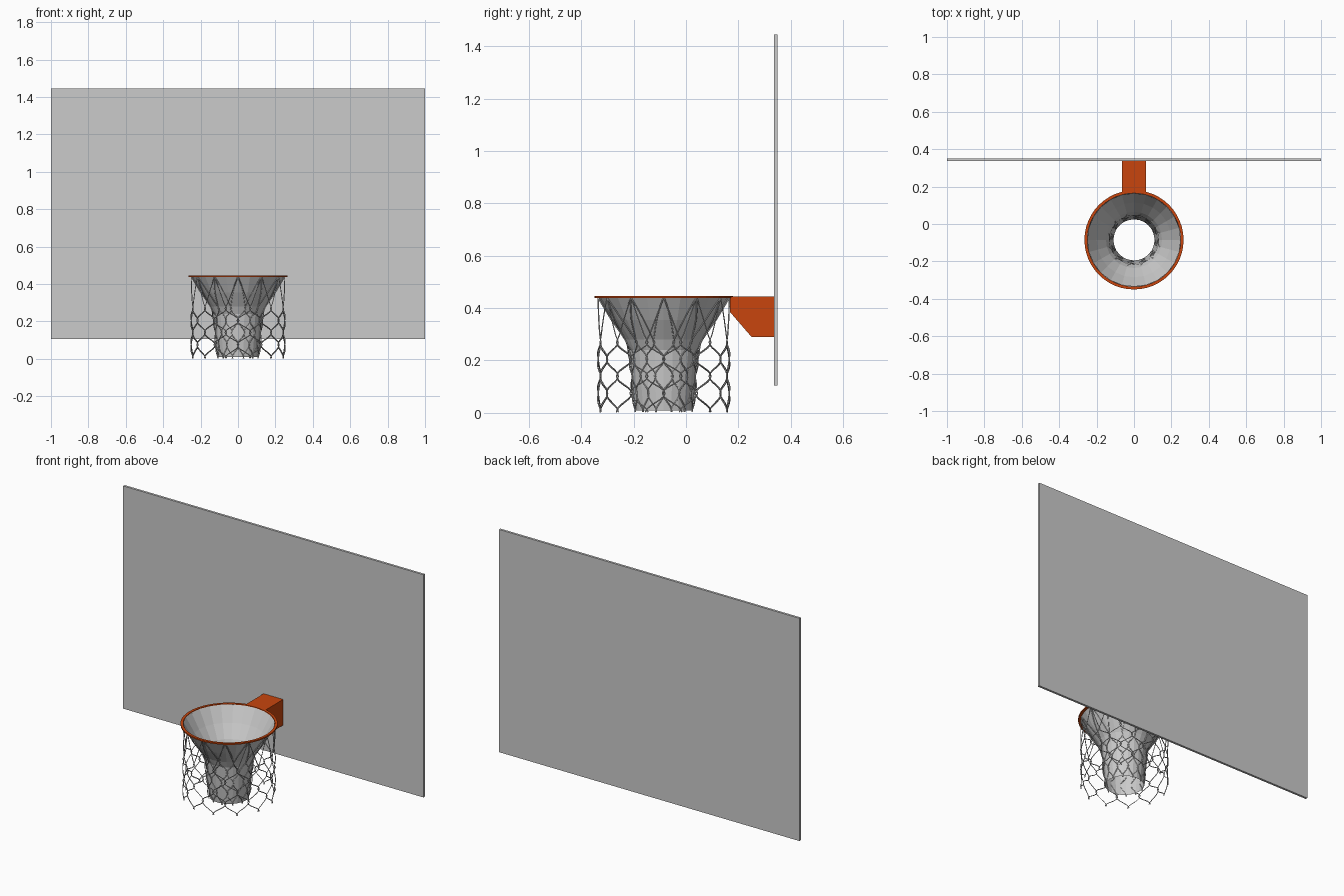
import bpy, bmesh, math

if "Cube" in bpy.data.objects:
    bpy.data.objects.remove(bpy.data.objects["Cube"])

CY = -0.085      # hoop centre in y
TOP = 0.442      # height where the net hangs


def material(name, rgb):
    m = bpy.data.materials.new(name)
    m.diffuse_color = (*rgb, 1)
    m.use_nodes = True
    m.node_tree.nodes["Principled BSDF"].inputs["Base Color"].default_value = m.diffuse_color
    return m


ORANGE = material("orange_paint", (0.58, 0.06, 0.004))


def mesh_object(name, bm, mat=None):
    bmesh.ops.recalc_face_normals(bm, faces=bm.faces)
    me = bpy.data.meshes.new(name)
    bm.to_mesh(me)
    bm.free()
    ob = bpy.data.objects.new(name, me)
    bpy.context.collection.objects.link(ob)
    if mat:
        me.materials.append(mat)
    return ob


def extrude_x(name, profile, x0, x1, mat=None):
    """Extrude a (y, z) outline along x."""
    bm = bmesh.new()
    f = bm.faces.new([bm.verts.new((x0, y, z)) for y, z in profile])
    new = bmesh.ops.extrude_face_region(bm, geom=[f])["geom"]
    bmesh.ops.translate(bm, vec=(x1 - x0, 0, 0),
                        verts=[v for v in new if isinstance(v, bmesh.types.BMVert)])
    return mesh_object(name, bm, mat)


def lathe(name, profile, sides, closed=False, mat=None):
    """Revolve a (radius, z) profile around the hoop axis."""
    bm = bmesh.new()
    rings = [[bm.verts.new((r * math.cos(2 * math.pi * i / sides),
                            CY + r * math.sin(2 * math.pi * i / sides), z))
              for i in range(sides)] for r, z in profile]
    if closed:
        rings.append(rings[0])
    for a, b in zip(rings, rings[1:]):
        for i in range(sides):
            j = (i + 1) % sides
            bm.faces.new((a[i], a[j], b[j], b[i]))
    return mesh_object(name, bm, mat)


# Backboard and bracket
extrude_x("backboard", [(0.336, 0.105), (0.35, 0.105), (0.35, 1.445), (0.336, 1.445)], -1, 1)
extrude_x("bracket", [(0.168, 0.445), (0.338, 0.445), (0.338, 0.29), (0.25, 0.29), (0.168, 0.385)],
          -0.065, 0.065, ORANGE)

# Rim
lathe("rim", [(0.25, 0.438), (0.265, 0.438), (0.265, 0.446), (0.25, 0.446)], 48, True, ORANGE)

# Net funnel
FUNNEL = [(0.25, TOP), (0.2, 0.355), (0.15, 0.28), (0.132, 0.24),
          (0.126, 0.18), (0.12, 0.1), (0.11, 0.01)]
funnel = lathe("net_funnel", FUNNEL, 24)


# Net cords: mirrored pairs of weaving strands with knots at each row
def funnel_radius(z):
    for (r0, z0), (r1, z1) in zip(FUNNEL, FUNNEL[1:]):
        if z >= z1:
            return r0 + (r1 - r0) * (z0 - z) / (z0 - z1)
    return FUNNEL[-1][0]


KNOTS = [TOP, 0.27, 0.205, 0.14, 0.075, 0.003]


def cord_net(name, radius_at, columns=12, steps=6):
    cu = bpy.data.curves.new(name, 'CURVE')
    cu.dimensions = '3D'
    cu.bevel_depth = 0.0025
    cu.bevel_resolution = 0
    half = math.pi / columns
    for c in range(columns):
        for side in (1, -1):
            pts = []
            for k in range(len(KNOTS) - 1):
                for s in range(steps + (k == len(KNOTS) - 2)):
                    t = s / steps
                    z = KNOTS[k] + (KNOTS[k + 1] - KNOTS[k]) * t
                    wave = t if k == 0 else 0.5 - 0.5 * math.cos(math.pi * t)
                    if k % 2:
                        wave = 1 - wave
                    # overshoot slightly so neighbouring strands hook together
                    over = 1.0 if k == 0 else 1.15
                    a = 2 * half * c + side * half * (0.5 + (wave - 0.5) * over)
                    r = radius_at(z) + (0 if k == 0 else 0.003 * side * math.sin(math.pi * t))
                    pts.append((r * math.cos(a), CY + r * math.sin(a), z, 1))
            sp = cu.splines.new('POLY')
            sp.points.add(len(pts) - 1)
            for p, co in zip(sp.points, pts):
                p.co = co
    ob = bpy.data.objects.new(name, cu)
    bpy.context.collection.objects.link(ob)
    return ob


cord_net("outer_net", lambda z: 0.25)
cord_net("funnel_net", lambda z: funnel_radius(z) + 0.002)
